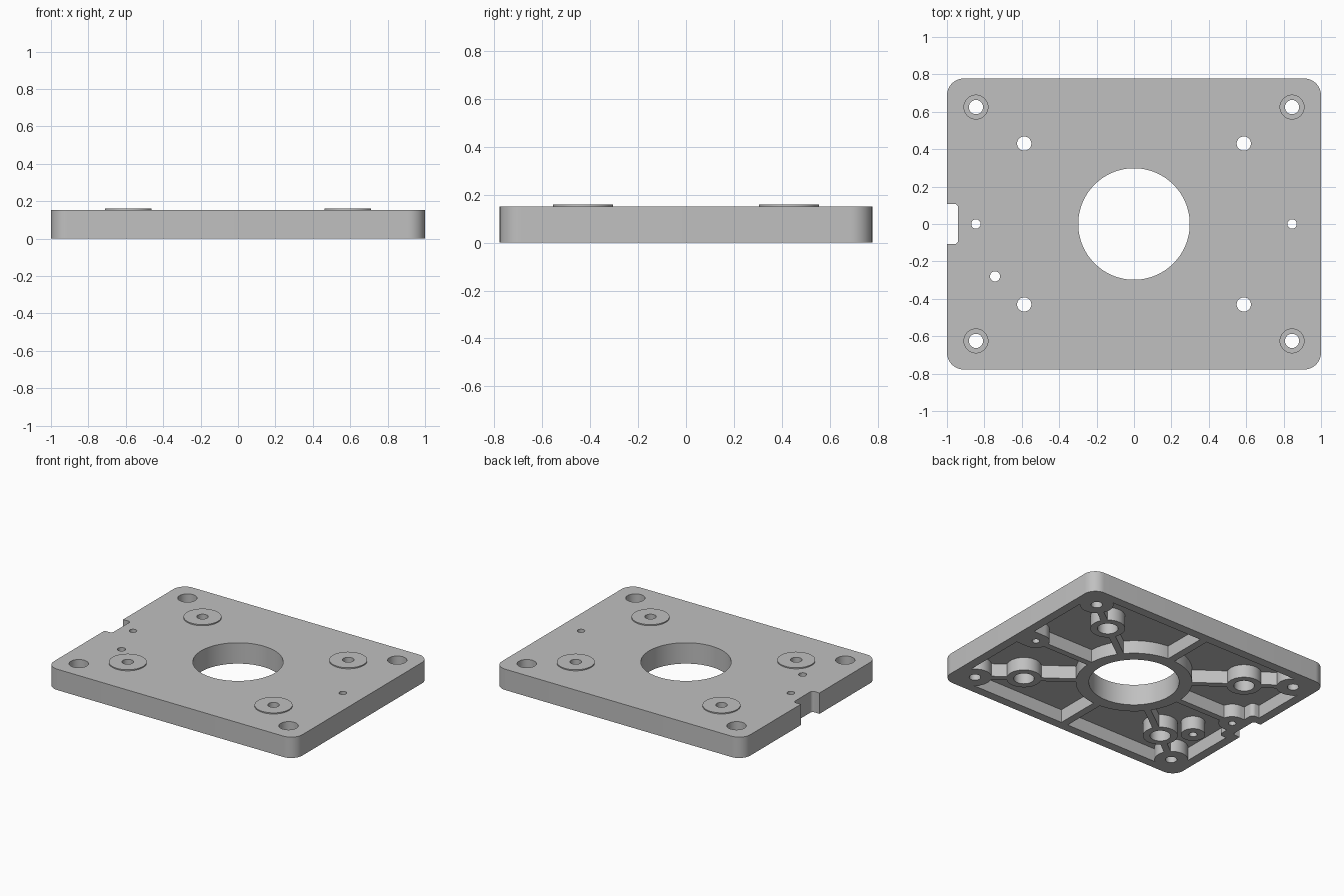
import bpy, bmesh, math
from mathutils import Vector

if "Cube" in bpy.data.objects:
    bpy.data.objects.remove(bpy.data.objects["Cube"], do_unlink=True)

grey = bpy.data.materials.new("cast_grey")
grey.use_nodes = True
colour = (0.53, 0.53, 0.53, 1)
grey.diffuse_color = colour
grey.node_tree.nodes["Principled BSDF"].inputs["Base Color"].default_value = colour

TOP, CEILING, PAD_TOP = 0.152, 0.095, 0.16
HALF_X, HALF_Y, WALL = 1.0, 0.778, 0.065


def prism(name, points, z0, z1):
    """Extrude a flat outline from z0 to z1."""
    bm = bmesh.new()
    face = bm.faces.new([bm.verts.new((x, y, z0)) for x, y in points])
    new = bmesh.ops.extrude_face_region(bm, geom=[face])["geom"]
    bmesh.ops.translate(bm, vec=(0, 0, z1 - z0),
                        verts=[v for v in new if isinstance(v, bmesh.types.BMVert)])
    bmesh.ops.recalc_face_normals(bm, faces=bm.faces)
    mesh = bpy.data.meshes.new(name)
    bm.to_mesh(mesh)
    bm.free()
    mesh.materials.append(grey)
    obj = bpy.data.objects.new(name, mesh)
    bpy.context.collection.objects.link(obj)
    return obj


def disc(x, y, r, z0, z1, n=48):
    ring = [2 * math.pi * i / n for i in range(n)]
    return prism("disc", [(x + r * math.cos(a), y + r * math.sin(a)) for a in ring], z0, z1)


def rounded_box(name, cx, cy, hx, hy, r, z0, z1, n=10):
    points = []
    for k, (sx, sy) in enumerate([(1, 1), (-1, 1), (-1, -1), (1, -1)]):
        for i in range(n + 1):
            a = math.pi / 2 * (k + i / n)
            points.append((cx + sx * (hx - r) + r * math.cos(a),
                           cy + sy * (hy - r) + r * math.sin(a)))
    return prism(name, points, z0, z1)


def rib(start, end, width, z0, z1):
    a, b = Vector(start), Vector(end)
    d = (b - a).normalized()
    side = Vector((-d.y, d.x)) * width / 2
    return prism("rib", [a - side, b - side, b + side, a + side], z0, z1)


def combine(target, tools, operation):
    """Apply one boolean per tool, then discard the tool."""
    for tool in tools:
        tool.hide_render = True
        mod = target.modifiers.new("cut", "BOOLEAN")
        mod.operation, mod.solver, mod.object = operation, "EXACT", tool
        bpy.context.view_layer.objects.active = target
        bpy.ops.object.modifier_apply(modifier=mod.name)
        bpy.data.objects.remove(tool, do_unlink=True)


signs = [(sx, sy) for sx in (-1, 1) for sy in (-1, 1)]
corners = [(sx * 0.845, sy * 0.625) for sx, sy in signs]
mounts = [(sx * 0.587, sy * 0.43) for sx, sy in signs]
pins = [(-0.845, 0), (0.845, 0)]
extra = (-0.743, -0.28)
low, high = -0.05, 0.2

# Underside pocket, leaving the bosses and ribs standing
pocket = rounded_box("pocket", 0, 0, HALF_X - WALL, HALF_Y - WALL, 0.04, -0.02, CEILING)
keep = [disc(0, 0, 0.384, low, high, 96), disc(*extra, 0.08, low, high)]
keep += [disc(x, y, 0.11, low, high) for x, y in corners]
keep += [disc(x, y, 0.115, low, high) for x, y in mounts]
keep += [disc(x, y, 0.09, low, high) for x, y in pins]
# Solid links between outer bosses and the rim
keep += [rib((x, y), (x * 1.15, y), 0.18, low, high) for x, y in pins]
keep += [rounded_box("notch_wall", -0.95, 0, 0.075, 0.17, 0.03, low, high)]
# Radial ribs
keep += [rib((0, 0), c, 0.045, low, high) for c in corners]
keep += [rib((0, -0.75), (0, 0.75), 0.055, low, high),
         rib((-0.86, 0), (0.86, 0), 0.045, low, high)]
combine(pocket, keep, "DIFFERENCE")

# Plate with raised mounting pads
plate = rounded_box("base_plate", 0, 0, HALF_X, HALF_Y, 0.09, 0, TOP)
combine(plate, [pocket], "DIFFERENCE")
combine(plate, [disc(x, y, 0.125, TOP - 0.02, PAD_TOP) for x, y in mounts], "UNION")

# Through holes, counterbores and side notch
holes = [disc(0, 0, 0.298, low, high, 96), disc(*extra, 0.027, low, high)]
holes += [disc(x, y, 0.025, low, high) for x, y in pins]
for x, y in corners:
    holes += [disc(x, y, 0.038, low, high), disc(x, y, 0.064, 0.07, high)]
for x, y in mounts:
    holes += [disc(x, y, 0.038, low, high), disc(x, y, 0.068, low, CEILING)]
holes.append(rounded_box("notch", -1.04, 0, 0.1, 0.107, 0.02, low, high))
combine(plate, holes, "DIFFERENCE")

# Smooth the round walls, keep the edges crisp
bpy.ops.object.select_all(action="DESELECT")
plate.select_set(True)
bpy.context.view_layer.objects.active = plate
bpy.ops.object.shade_smooth_by_angle(angle=math.radians(30))
